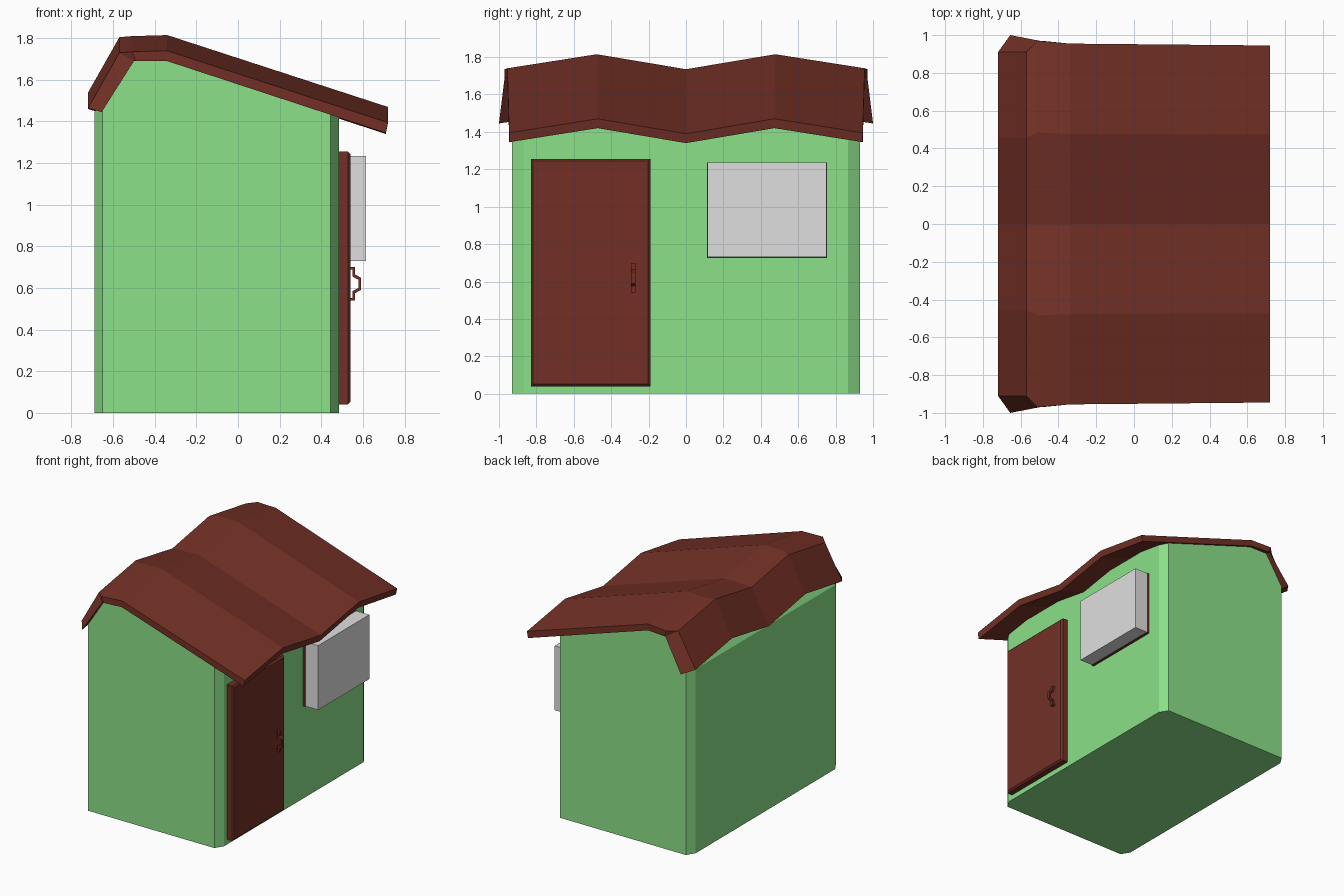
import bpy
import bmesh
from mathutils import Vector

old = bpy.data.objects.get("Cube")
if old:
    bpy.data.objects.remove(old, do_unlink=True)


def material(name, rgb):
    m = bpy.data.materials.new(name)
    m.use_nodes = True
    color = (*rgb, 1)
    m.diffuse_color = color
    bsdf = next(n for n in m.node_tree.nodes if n.type == 'BSDF_PRINCIPLED')
    bsdf.inputs["Base Color"].default_value = color
    return m


GREEN = material("wall green", (0.26, 0.75, 0.25))
BROWN = material("red brown wood", (0.17, 0.03, 0.019))
GREY = material("window grey", (0.74, 0.74, 0.74))


def finish(name, bm, mat):
    bmesh.ops.remove_doubles(bm, verts=bm.verts, dist=0.0005)
    bmesh.ops.recalc_face_normals(bm, faces=bm.faces)
    mesh = bpy.data.meshes.new(name)
    bm.to_mesh(mesh)
    bm.free()
    mesh.materials.append(mat)
    obj = bpy.data.objects.new(name, mesh)
    bpy.context.collection.objects.link(obj)
    return obj


def prism(bm, points, offset):
    """Extrude a closed outline along an offset."""
    face = bm.faces.new([bm.verts.new(p) for p in points])
    new = bmesh.ops.extrude_face_region(bm, geom=[face], use_keep_orig=True)["geom"]
    bmesh.ops.translate(bm, vec=offset, verts=[v for v in new if isinstance(v, bmesh.types.BMVert)])


def box(name, x, y, z, mat, bevel=0):
    bm = bmesh.new()
    prism(bm, [(x[0], y[0], z[0]), (x[0], y[1], z[0]), (x[0], y[1], z[1]), (x[0], y[0], z[1])],
          (x[1] - x[0], 0, 0))
    if bevel:
        # chamfer only the outward rim
        rim = [e for e in bm.edges if all(v.co.x > x[1] - 0.001 for v in e.verts)]
        bmesh.ops.bevel(bm, geom=rim, offset=bevel, segments=1, affect='EDGES')
    return finish(name, bm, mat)


# Walls: chamfered footprint, trimmed at the top by the roof slopes
x0, x1, yw, cx, cy = -0.69, 0.485, 0.93, 0.04, 0.065
half = [(x0 + cx, -yw), (x1 - cx, -yw), (x1, cy - yw), (x1, yw - cy),
        (x1 - cx, yw), (x0 + cx, yw), (x0, yw - cy), (x0, cy - yw)]
bm = bmesh.new()
prism(bm, [(x, y, 0) for x, y in half], (0, 0, 2))
crest = [(x0, 1.445), (-0.51, 1.71), (-0.34, 1.71), (x1, 1.465)]
for a, b in zip(crest, crest[1:]):
    normal = Vector((a[1] - b[1], 0, b[0] - a[0]))
    cut = bmesh.ops.bisect_plane(bm, geom=bm.verts[:] + bm.edges[:] + bm.faces[:],
                                 plane_co=(a[0], 0, a[1]), plane_no=normal, clear_outer=True)
    edges = [e for e in cut["geom_cut"] if isinstance(e, bmesh.types.BMEdge)]
    bmesh.ops.contextual_create(bm, geom=edges)
finish("walls", bm, GREEN)

# Roof: two wavy skins joined round the rim; stations are x, crest z, half length
outer = [(-0.72, 1.54, 0.91), (-0.57, 1.805, 0.91), (-0.51, 1.81, 0.97),
         (-0.34, 1.815, 0.955), (0.72, 1.47, 0.945)]
inner = [(-0.655, 1.52, 1.0), (-0.5, 1.765, 0.97), (-0.49, 1.765, 0.97),
         (-0.34, 1.765, 0.955), (0.71, 1.42, 0.945)]
wave = [(-1, 0.075), (-0.5, 0), (0, 0.08), (0.5, 0), (1, 0.075)]
bm = bmesh.new()
top, under = [[[bm.verts.new((x, y * f, z - drop)) for f, drop in wave]
               for x, z, y in skin] for skin in (outer, inner)]
n, m = len(outer), len(wave)
for skin in (top, under):
    for i in range(n - 1):
        for j in range(m - 1):
            bm.faces.new((skin[i][j], skin[i + 1][j], skin[i + 1][j + 1], skin[i][j + 1]))
for j in (0, m - 1):
    for i in range(n - 1):
        bm.faces.new((top[i][j], top[i + 1][j], under[i + 1][j], under[i][j]))
for i in (0, n - 1):
    for j in range(m - 1):
        bm.faces.new((top[i][j], top[i][j + 1], under[i][j + 1], under[i][j]))
finish("roof", bm, BROWN)

# Door, and window on its backing frame
box("door", (0.47, 0.54), (-0.83, -0.19), (0.04, 1.255), BROWN, bevel=0.012)
box("window_frame", (0.47, 0.505), (0.112, 0.753), (0.727, 1.235), BROWN)
box("window", (0.505, 0.615), (0.115, 0.75), (0.73, 1.235), GREY)

# Door handle: bent strip, mirrored about its middle height
upper = [(0.535, 0.08), (0.562, 0.08), (0.562, 0.045), (0.59, 0.03)]
upper_in = [(0.535, 0.068), (0.55, 0.068), (0.55, 0.035), (0.578, 0.02)]
path = upper + [(x, -z) for x, z in reversed(upper)]
back = upper_in + [(x, -z) for x, z in reversed(upper_in)]
bm = bmesh.new()
prism(bm, [(x, -0.295, 0.62 + z) for x, z in path + back[::-1]], (0, 0.025, 0))
finish("door_handle", bm, BROWN)
